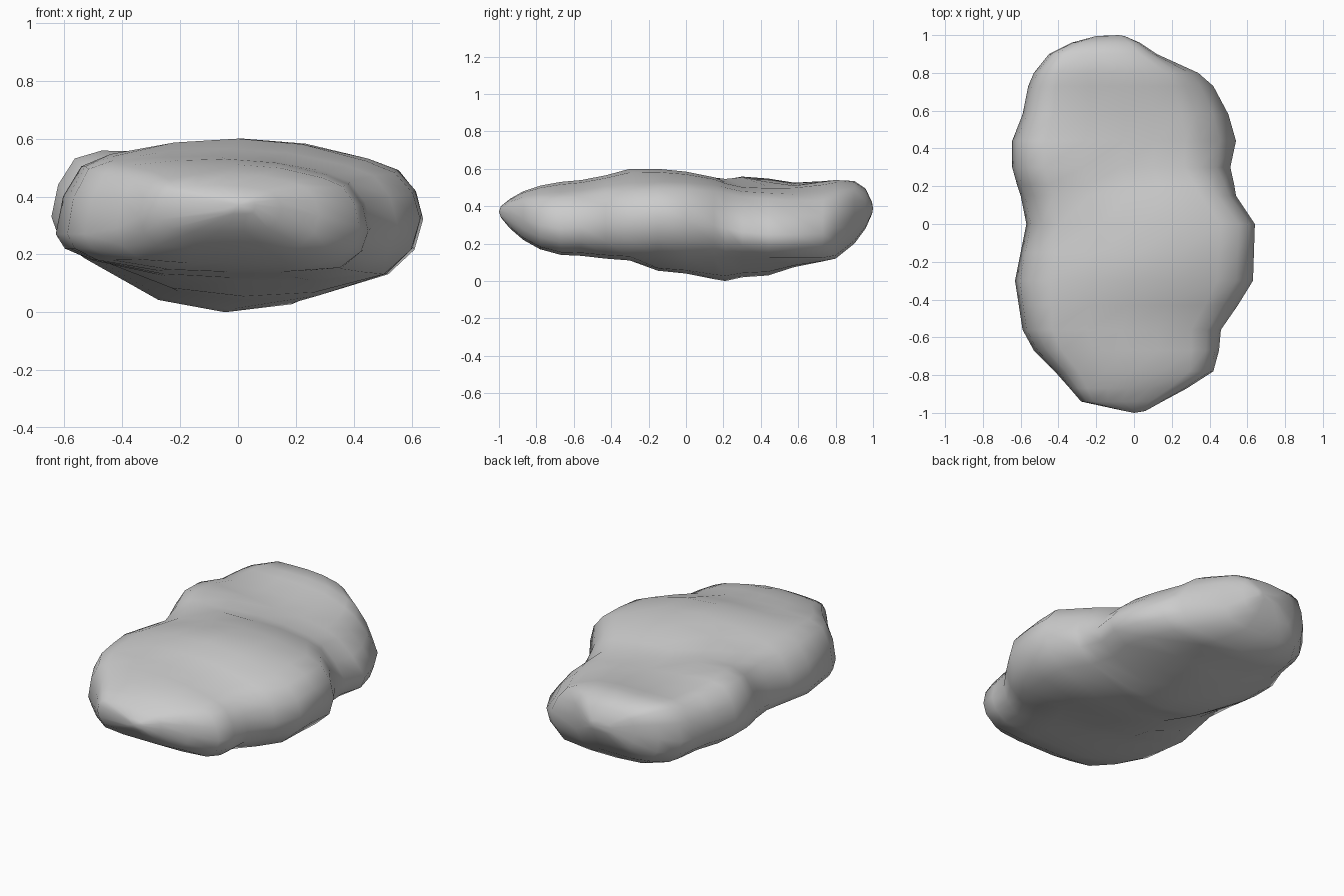
import bpy, bmesh, math

# Stations along the boulder:
# y, left x, right x, top z (left, middle, right), bottom z
STATIONS = [
    (-0.99, -0.05, 0.06, .39, .40, .39, .34),
    (-0.94, -0.28, 0.15, .43, .44, .42, .28),
    (-0.87, -0.34, 0.28, .46, .48, .44, .22),
    (-0.78, -0.42, 0.42, .48, .51, .45, .17),
    (-0.67, -0.53, 0.45, .50, .53, .46, .14),
    (-0.56, -0.59, 0.46, .52, .54, .47, .135),
    (-0.43, -0.61, 0.55, .53, .565, .49, .12),
    (-0.30, -0.63, 0.63, .53, .60, .50, .11),
    (-0.15, -0.60, 0.635, .52, .60, .51, .055),
    (0.00, -0.57, 0.64, .51, .585, .51, .04),
    (0.15, -0.60, 0.54, .52, .555, .50, .01),
    (0.21, -0.62, 0.53, .53, .53, .49, 0.0),
    (0.30, -0.645, 0.51, .55, .51, .47, .02),
    (0.44, -0.645, 0.54, .55, .505, .46, .03),
    (0.58, -0.59, 0.50, .53, .51, .45, .075),
    (0.73, -0.56, 0.42, .535, .53, .45, .105),
    (0.80, -0.53, 0.34, .54, .54, .47, .12),
    (0.90, -0.45, 0.12, .53, .535, .50, .20),
    (0.96, -0.33, 0.03, .48, .495, .47, .28),
    (0.995, -0.20, -0.05, .41, .42, .41, .36),
]
# Half cross-section: across (0..1), height (-1 bottom, 0 widest, 1 top)
HALF = [(.35, 1), (.7, 1), (.86, .9), (.96, .5), (1, 0), (.95, -.5), (.8, -.9), (.4, -1)]
SECTION = [(0, 1)] + HALF + [(0, -1)] + [(-u, w) for u, w in reversed(HALF)]


def clamp(t):
    return max(0, min(1, t))


def ring(bm, s):
    y, xl, xr, tl, tm, tr, b = s
    end = clamp((abs(y) - .72) / .2)
    back = clamp((y - .1) / .25) * (1 - end)
    mid_left = .27 + .06 * clamp(y / .3)
    mid_right = .34 - .06 * clamp(abs(y + .15) / .5) - .03 * back
    verts = []
    for u, w in SECTION:
        k = min(abs(u) / .8, 1) ** 2
        side = mid_left if u < 0 else mid_right
        mid = side + ((tm + b) / 2 - side) * end
        if u > 0 and w > 0:            # back right flank leans inward
            u *= 1 - .22 * back * w
        x = (xl + xr) / 2 + u * (xr - xl) / 2
        if w > 0:
            top = tm + ((tl if u < 0 else tr) - tm) * k
            z = mid + w * (top - mid)
            # hump on the left shoulder behind the front plateau
            z += .045 * w * math.exp(-((x + .33) / .15) ** 2 - ((y - .32) / .13) ** 2)
        else:                          # central keel, flatter shoulders
            low = b + k * max(0, (.17 if u < 0 else .11) - b)
            z = mid + w * (mid - low)
        verts.append(bm.verts.new((x, y, z)))
    return verts


# Boulder body lofted through the stations
bm = bmesh.new()
rings = [ring(bm, s) for s in STATIONS]
n = len(SECTION)
for a, b in zip(rings, rings[1:]):
    for i in range(n):
        j = (i + 1) % n
        bm.faces.new((a[i], a[j], b[j], b[i]))

# Rounded end tips
for r, tip in ((rings[0], (0, -1, .37)), (rings[-1], (-.08, 1, .39))):
    c = bm.verts.new(tip)
    for i in range(n):
        bm.faces.new((r[i], r[(i + 1) % n], c))
bmesh.ops.recalc_face_normals(bm, faces=bm.faces)
for f in bm.faces:
    f.smooth = True

mesh = bpy.data.meshes.new("boulder")
bm.to_mesh(mesh)
bm.free()
boulder = bpy.data.objects.new("boulder", mesh)
bpy.context.collection.objects.link(boulder)
